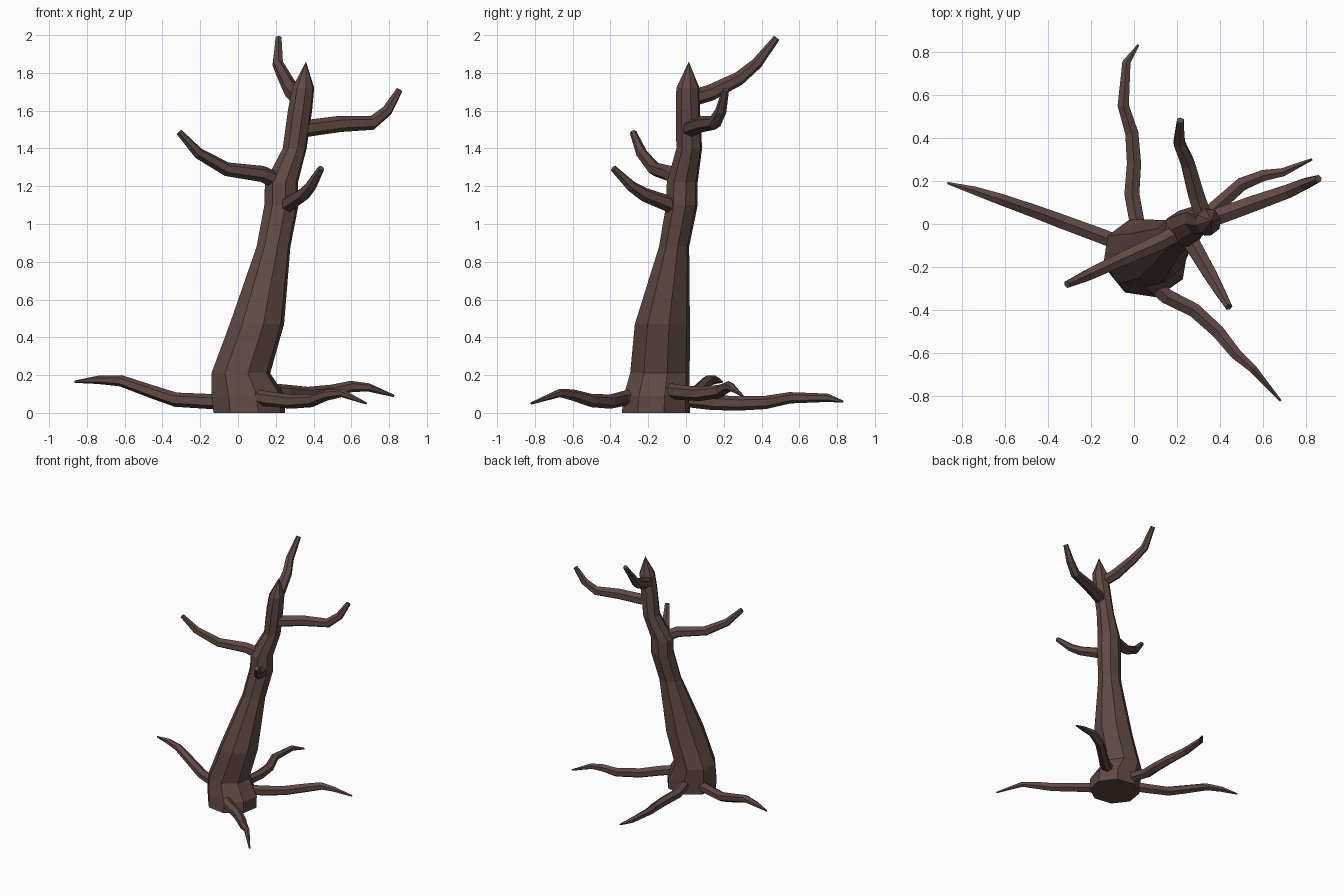
import bpy, bmesh, math
from mathutils import Vector

bark = bpy.data.materials.new("dark brown bark")
bark.diffuse_color = (0.115, 0.066, 0.057, 1)


def finish(name, bm):
    bmesh.ops.recalc_face_normals(bm, faces=bm.faces)
    me = bpy.data.meshes.new(name)
    bm.to_mesh(me)
    bm.free()
    me.materials.append(bark)
    ob = bpy.data.objects.new(name, me)
    bpy.context.collection.objects.link(ob)
    return ob


def skin(bm, rings):
    for a, b in zip(rings, rings[1:]):
        n = len(a)
        for i in range(n):
            j = (i + 1) % n
            bm.faces.new((a[i], a[j], b[j], b[i]))


def limb(name, path, radii, sides=6):
    """Tapered low-poly tube along a path."""
    pts = [Vector(p) for p in path]
    bm, rings = bmesh.new(), []
    for k, p in enumerate(pts):
        t = (pts[min(k + 1, len(pts) - 1)] - pts[max(k - 1, 0)]).normalized()
        side = t.cross(Vector((0, 0, 1))).normalized()
        up = side.cross(t)
        ring = []
        for i in range(sides):
            a = math.tau * (i + 0.5) / sides
            ring.append(bm.verts.new(p + radii[k] * (side * math.cos(a) + up * math.sin(a))))
        rings.append(ring)
    skin(bm, rings)
    bm.faces.new(rings[0])
    bm.faces.new(rings[-1])
    return finish(name, bm)


# Trunk: leaning stack of eight-sided rings (x, y, z, rx, ry) with a pointed top
trunk = [(0.06, -0.16, 0.0, 0.195, 0.185), (0.055, -0.155, 0.09, 0.20, 0.18),
         (0.015, -0.138, 0.21, 0.16, 0.162), (0.10, -0.125, 0.47, 0.148, 0.15),
         (0.188, -0.063, 0.88, 0.092, 0.082), (0.23, -0.022, 1.10, 0.093, 0.086),
         (0.23, -0.02, 1.22, 0.09, 0.084), (0.30, 0.017, 1.40, 0.065, 0.07),
         (0.328, 0.01, 1.60, 0.066, 0.066), (0.345, 0.01, 1.72, 0.06, 0.063)]
bm, rings = bmesh.new(), []
for x, y, z, rx, ry in trunk:
    rings.append([bm.verts.new((x + rx * math.cos(math.tau * (i + 0.3) / 8),
                                y + ry * math.sin(math.tau * (i + 0.3) / 8), z)) for i in range(8)])
skin(bm, rings)
bm.faces.new(rings[0])
tip = bm.verts.new((0.36, 0.015, 1.86))
for i in range(8):
    bm.faces.new((rings[-1][i], rings[-1][(i + 1) % 8], tip))
finish("trunk", bm)

# Roots
root_r = [0.04, 0.04, 0.038, 0.035, 0.03, 0.022, 0.006]
limb("root_left", [(0.0, -0.12, 0.06), (-0.14, -0.06, 0.06), (-0.33, 0.01, 0.07), (-0.45, 0.055, 0.11),
                   (-0.62, 0.115, 0.17), (-0.74, 0.155, 0.175), (-0.865, 0.19, 0.165)], root_r)
limb("root_back", [(0.03, -0.08, 0.08), (-0.01, 0.14, 0.055), (0.0, 0.28, 0.05), (-0.01, 0.42, 0.055),
                   (-0.05, 0.55, 0.08), (-0.035, 0.75, 0.08), (0.02, 0.83, 0.06)], root_r)
limb("root_right", [(0.14, -0.11, 0.12), (0.25, -0.04, 0.11), (0.37, 0.07, 0.10), (0.50, 0.185, 0.115),
                    (0.60, 0.225, 0.14), (0.69, 0.24, 0.135), (0.825, 0.30, 0.09)], root_r)
limb("root_front", [(0.08, -0.27, 0.09), (0.15, -0.335, 0.075), (0.28, -0.40, 0.06), (0.39, -0.50, 0.065),
                    (0.47, -0.60, 0.095), (0.55, -0.67, 0.105), (0.68, -0.82, 0.05)], root_r)

# Branches
branch_r = [0.045, 0.043, 0.037, 0.03, 0.018]
limb("branch_left", [(0.24, -0.02, 1.21), (0.13, -0.08, 1.265), (-0.06, -0.165, 1.29),
                     (-0.21, -0.235, 1.375), (-0.31, -0.28, 1.485)], branch_r)
limb("branch_front", [(0.24, -0.03, 1.08), (0.275, -0.10, 1.11), (0.345, -0.22, 1.155),
                      (0.385, -0.29, 1.20), (0.44, -0.385, 1.295)], branch_r)
limb("branch_right", [(0.32, 0.01, 1.50), (0.54, 0.09, 1.53), (0.71, 0.15, 1.535),
                      (0.79, 0.185, 1.60), (0.855, 0.21, 1.71)], branch_r)
limb("branch_back", [(0.33, 0.01, 1.66), (0.29, 0.13, 1.695), (0.25, 0.28, 1.77),
                     (0.21, 0.375, 1.85), (0.215, 0.48, 1.985)], branch_r)
